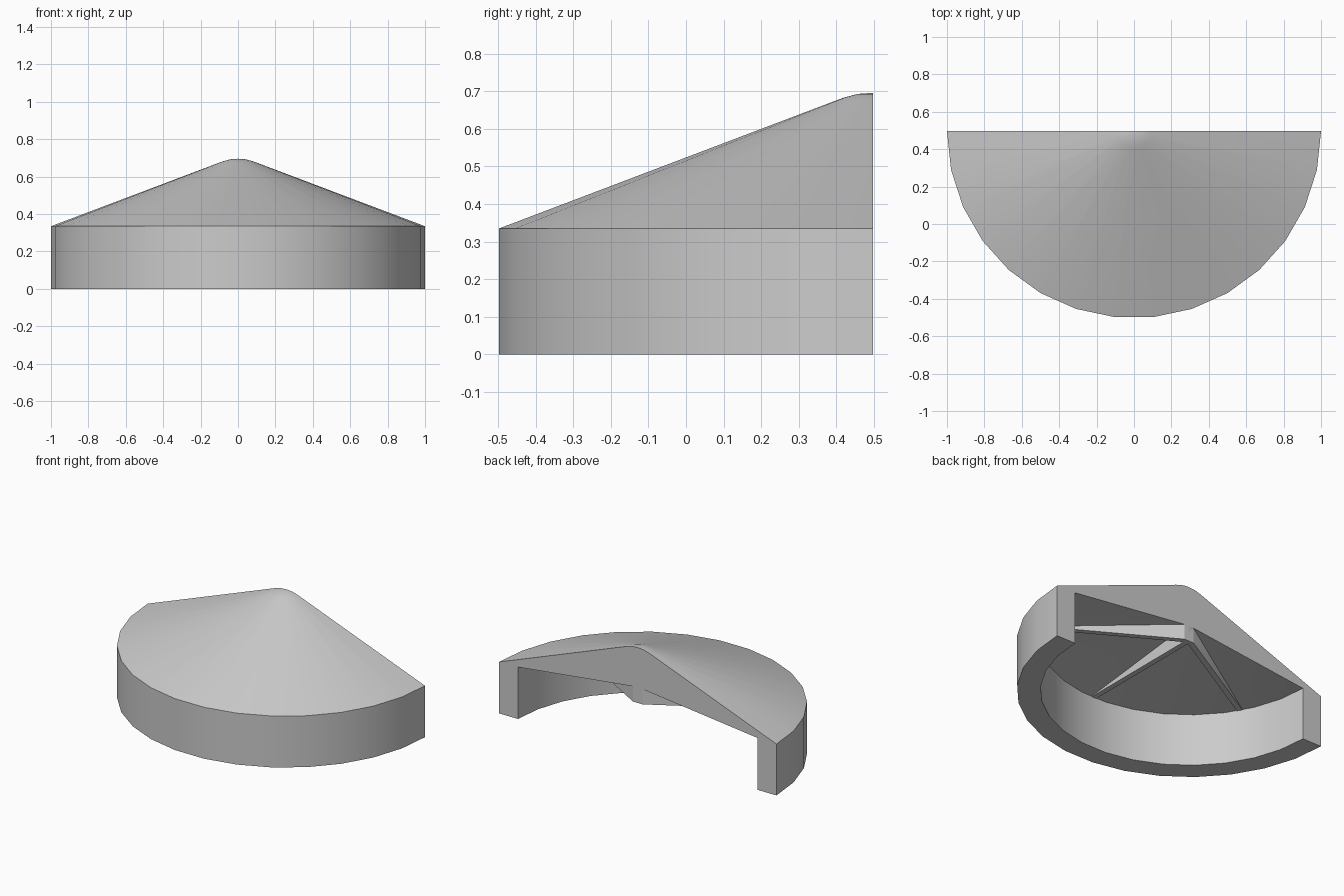
import bpy, bmesh, math
from mathutils import Matrix, Vector

if "Cube" in bpy.data.objects:
    bpy.data.objects.remove(bpy.data.objects["Cube"], do_unlink=True)

AXIS_Y = 0.497          # the flat back lies on the axis of revolution
WALL_Z = 0.335          # height of the outer wall
INNER_R = 0.863

grey = bpy.data.materials.new("plain_grey")
grey.use_nodes = True
colour = (0.6, 0.6, 0.6, 1)
grey.diffuse_color = colour
grey.node_tree.nodes["Principled BSDF"].inputs["Base Color"].default_value = colour


def finish(name, bm):
    bmesh.ops.recalc_face_normals(bm, faces=bm.faces)
    mesh = bpy.data.meshes.new(name)
    bm.to_mesh(mesh)
    bm.free()
    mesh.materials.append(grey)
    obj = bpy.data.objects.new(name, mesh)
    obj.location.y = AXIS_Y
    bpy.context.collection.objects.link(obj)
    bpy.ops.object.select_all(action="DESELECT")
    obj.select_set(True)
    bpy.context.view_layer.objects.active = obj
    bpy.ops.object.shade_smooth_by_angle(angle=math.radians(30))
    return obj


# Conical roof and ring wall: half a revolution, closed by one flat back face
profile = [(0, 0.438), (INNER_R, 0.338), (INNER_R, 0), (1, 0), (1, WALL_Z),
           (0.1, 0.675), (0.075, 0.684), (0.04, 0.693), (0, 0.696)]
bm = bmesh.new()
verts = [bm.verts.new((r, 0, z)) for r, z in profile]
edges = [bm.edges.new(pair) for pair in zip(verts, verts[1:])]
bmesh.ops.spin(bm, geom=verts + edges, cent=(0, 0, 0), axis=(0, 0, 1),
               angle=-math.pi, steps=15)
bmesh.ops.remove_doubles(bm, verts=bm.verts, dist=1e-4)
bmesh.ops.holes_fill(bm, edges=[e for e in bm.edges if e.is_boundary], sides=0)
finish("half_cone_roof", bm)

# Tapered ribs below the ceiling, level underneath and meeting at the axis
rib_side = [(-0.1, WALL_Z), (0.9, WALL_Z), (0.9, 0.338), (0, 0.445), (-0.1, 0.445)]
half_width = 0.017
for name, degrees in (("left_rib", -30), ("middle_rib", -90), ("right_rib", -150)):
    bm = bmesh.new()
    side = bm.faces.new([bm.verts.new((r, -half_width, z)) for r, z in rib_side])
    ext = bmesh.ops.extrude_face_region(bm, geom=[side])
    moved = [v for v in ext["geom"] if isinstance(v, bmesh.types.BMVert)]
    bmesh.ops.translate(bm, verts=moved, vec=Vector((0, 2 * half_width, 0)))
    bm.transform(Matrix.Rotation(math.radians(degrees), 4, "Z"))
    # Trim flush with the flat back
    bmesh.ops.bisect_plane(bm, geom=bm.verts[:] + bm.edges[:] + bm.faces[:],
                           plane_co=(0, -0.0005, 0), plane_no=(0, 1, 0),
                           clear_outer=True)
    bmesh.ops.holes_fill(bm, edges=[e for e in bm.edges if e.is_boundary], sides=0)
    finish(name, bm)
